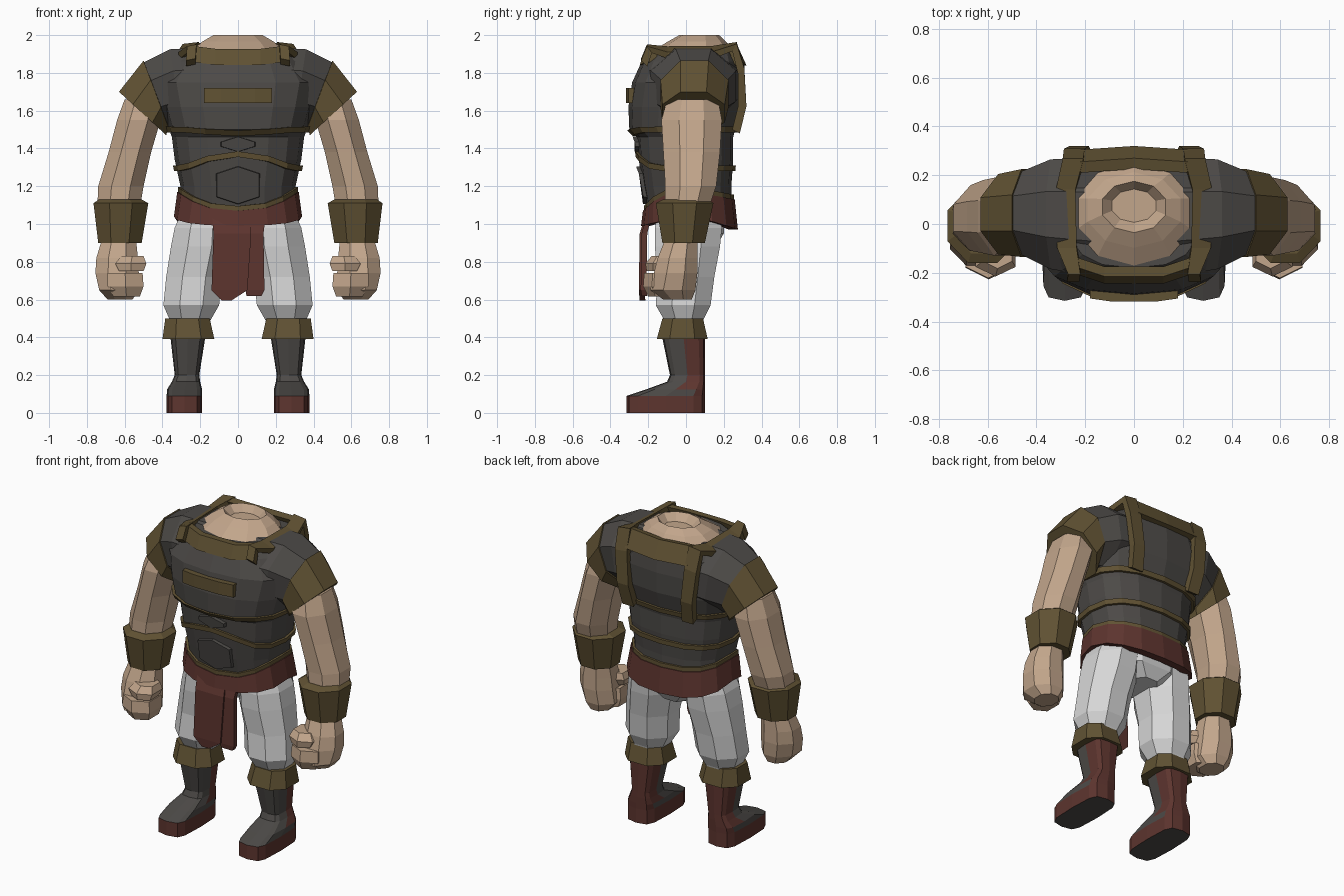
import bpy, bmesh, math
from mathutils import Vector as V

if "Cube" in bpy.data.objects:
    bpy.data.objects.remove(bpy.data.objects["Cube"])


def material(name, rgb):
    m = bpy.data.materials.new(name)
    m.diffuse_color = (*rgb, 1)
    m.use_nodes = True
    m.node_tree.nodes["Principled BSDF"].inputs["Base Color"].default_value = m.diffuse_color
    return m


GREY = material("dark grey leather", (0.073, 0.068, 0.063))
OLIVE = material("olive trim", (0.118, 0.084, 0.033))
SKIN = material("skin", (0.54, 0.38, 0.26))
RED = material("dark red cloth", (0.11, 0.035, 0.028))
WHITE = material("white trousers", (0.68, 0.68, 0.68))


def loft(name, rings, mats, mirror=False, rule=None, closed=False):
    """Skin equal-length rings; closed joins last ring to first, otherwise caps."""
    bm = bmesh.new()
    rows = [[bm.verts.new(p) for p in r] for r in rings]
    pairs = list(zip(rows, rows[1:]))
    if closed:
        pairs.append((rows[-1], rows[0]))
    else:
        bm.faces.new(rows[0])
        bm.faces.new(rows[-1])
    n = len(rows[0])
    for a, b in pairs:
        for i in range(n):
            j = (i + 1) % n
            bm.faces.new((a[i], a[j], b[j], b[i]))
    bmesh.ops.recalc_face_normals(bm, faces=bm.faces)
    if rule:
        for f in bm.faces:
            f.material_index = rule(f.calc_center_median(), f.normal)
    me = bpy.data.meshes.new(name)
    bm.to_mesh(me)
    bm.free()
    for m in mats:
        me.materials.append(m)
    ob = bpy.data.objects.new(name, me)
    bpy.context.collection.objects.link(ob)
    if mirror:
        ob.modifiers.new("mirror", 'MIRROR').use_mirror_merge = False
    return ob


def spow(v, e):
    return math.copysign(abs(v) ** e, v)


def oval(c, u, v, n=8, e=1.0, rot=0.5):
    """Ring around c; rot 0.5 puts flat sides along u and v, rot 0 puts corners there."""
    k = math.cos(math.pi / n) ** e if rot else 1
    angs = [(i + rot) * math.tau / n for i in range(n)]
    return [V(c) + V(u) * spow(math.cos(a), e) / k + V(v) * spow(math.sin(a), e) / k for a in angs]


def slab(z, x0, x1, y0, y1, n=8, e=1.0, rot=0.5):
    """Horizontal ring given by its extents."""
    return oval(((x0 + x1) / 2, (y0 + y1) / 2, z), ((x1 - x0) / 2, 0, 0), (0, (y1 - y0) / 2, 0), n, e, rot)


def ribbon(name, pts, widths, thick, mat, mirror=False):
    """Flat strip along pts; widths and thick give one vector per point."""
    rings = []
    for p, w, t in zip(map(V, pts), map(V, widths), map(V, thick)):
        rings.append([p - w / 2, p + w / 2, p + w / 2 + t, p - w / 2 + t])
    return loft(name, rings, [mat], mirror)


# Torso section table: height, half width, front, back
ROWS = [(0.94, .31, -.21, .245), (1.02, .315, -.21, .25), (1.10, .30, -.21, .24), (1.20, .305, -.23, .24),
        (1.34, .335, -.25, .25), (1.46, .35, -.26, .25), (1.50, .365, -.30, .26),
        (1.62, .40, -.305, .295), (1.75, .43, -.285, .30), (1.86, .36, -.235, .29), (1.92, .28, -.18, .27)]
E = 0.8


def section(z):
    for a, b in zip(ROWS, ROWS[1:]):
        if z <= b[0]:
            break
    t = (z - a[0]) / (b[0] - a[0])
    return [p + (q - p) * t for p, q in zip(a, b)][1:]


def torso_at(z, a, off=0.0):
    hw, f, b = section(z)
    return V(((hw + off) * spow(math.cos(a), E), (f + b) / 2 + ((b - f) / 2 + off) * spow(math.sin(a), E), z))


def front(x, z):
    hw, f, b = section(z)
    c = min(1, abs(x) / hw) ** (1 / E)
    return (f + b) / 2 - (b - f) / 2 * math.sqrt(1 - c * c) ** E


ANG = [i * math.tau / 16 for i in range(16)]


def wrap(name, lo, hi, off, mat, flare=0):
    """Band around the torso between two height functions of s (1 front, -1 back)."""
    rings = []
    for a in ANG:
        s = -math.sin(a)
        rings.append([torso_at(lo(s), a, -.02), torso_at(lo(s), a, off + flare),
                      torso_at(hi(s), a, off), torso_at(hi(s), a, -.02)])
    return loft(name, rings, [mat], closed=True)


# Torso and its bands
loft("torso", [[torso_at(r[0], a) for a in ANG] for r in ROWS[1:]], [GREY])
belt_lo = lambda s: 1.04 - .05 * max(0, s) - .07 * max(0, -s)
belt_hi = lambda s: 1.17 - .10 * max(0, s) ** 2 - .04 * max(0, -s)
wrap("belt", belt_lo, belt_hi, .018, RED, .01)
wrap("hem_trim", belt_hi, lambda s: belt_hi(s) + .025, .013, OLIVE)
waist = lambda s: 1.28 + .075 * max(0, s) ** 5
wrap("waist_band", waist, lambda s: waist(s) + .03, .016, OLIVE)
chest = lambda s: 1.485 - .02 * max(0, s) ** 8
wrap("chest_band", chest, lambda s: chest(s) + .03, .016, OLIVE)


# Raised six-sided plates on the belly
def plate(name, hw, z0, z1, shoulder):
    out = [(0, z1), (hw, z1 - shoulder), (hw, z0 + shoulder), (0, z0), (-hw, z0 + shoulder), (-hw, z1 - shoulder)]
    zm = (z0 + z1) / 2
    base = [V((x, front(x, z) + .03, z)) for x, z in out]
    top = [V((x * .93, front(x, z) - .018, zm + (z - zm) * .93)) for x, z in out]
    loft(name, [base, top], [GREY])


plate("belly_plate", .12, 1.10, 1.31, .04)
plate("upper_belly_plate", .095, 1.38, 1.465, .03)

# Chest bar
xs = (-.18, -.09, .09, .18)
ribbon("chest_bar", [(x, front(x, 1.68) + .02, 1.68) for x in xs], [(0, 0, .08)] * 4, [(0, -.045, 0)] * 4, OLIVE)

# Collar bars and shoulder straps
ribbon("front_collar", [(-.24, -.15, 1.90), (-.12, -.19, 1.885), (.12, -.19, 1.885), (.24, -.15, 1.90)],
       [(0, .03, .085)] * 4, [(0, -.04, 0)] * 4, OLIVE)
ribbon("back_collar", [(-.22, .235, 1.895), (0, .25, 1.885), (.22, .235, 1.895)],
       [(0, -.05, .11)] * 3, [(0, .045, .01)] * 3, OLIVE)
path = [(.25, -.205, 1.84), (.245, -.18, 1.91), (.275, -.08, 1.885), (.28, .13, 1.885), (.25, .245, 1.92),
        (.245, .275, 1.80), (.225, .275, 1.62), (.21, .245, 1.50)]
ribbon("shoulder_strap", path, [(.05, 0, -.01)] * 2 + [(.08, 0, -.03)] * 2 + [(.085, 0, -.01)] * 2 + [(.08, 0, 0)] * 2,
       [V((0, p[1] - .05, p[2] - 1.6)).normalized() * .045 for p in path], OLIVE, True)

# Neck stump with a hollow top
loft("neck", [slab(1.84, -.25, .25, -.19, .26, 10), slab(1.92, -.24, .24, -.16, .24, 10),
              slab(1.965, -.19, .19, -.09, .205, 10), slab(2.0, -.13, .13, -.03, .17, 10),
              slab(1.955, -.09, .09, .01, .14, 10)], [SKIN])

# Shoulders and sleeve cuffs
loft("shoulder", [oval((.16, .03, 1.745), (0, .245, 0), (0, 0, .19)),
                  oval((.33, .04, 1.73), (0, .225, 0), (.03, 0, .195)),
                  oval((.45, .045, 1.685), (0, .165, 0), (.06, 0, .165))], [GREY], True)
loft("sleeve_cuff", [oval((.43, .045, 1.69), (0, .16, 0), (.06, 0, .15)),
                     oval((.435, .045, 1.69), (0, .18, 0), (.065, 0, .175)),
                     oval((.505, .04, 1.585), (0, .165, 0), (.125, 0, .115))], [OLIVE], True)

# Arms, bracers and fists
loft("arm", [slab(1.66, .40, .60, -.10, .17), slab(1.55, .41, .64, -.13, .19), slab(1.38, .46, .685, -.12, .18),
             slab(1.20, .50, .74, -.11, .16), slab(1.08, .52, .745, -.11, .12)], [SKIN], True)
loft("bracer", [slab(1.13, .51, .735, -.12, .12), slab(1.11, .475, .765, -.16, .145),
                slab(.90, .51, .74, -.125, .10)], [OLIVE], True)
loft("hand", [slab(.92, .54, .72, -.11, .06), slab(.82, .53, .75, -.15, .06), slab(.74, .525, .755, -.17, .06),
              slab(.65, .52, .735, -.19, .05), slab(.60, .56, .69, -.12, .03)], [SKIN], True)
loft("thumb", [slab(.75, .50, .63, -.20, -.06, 6, .8), slab(.79, .485, .65, -.205, -.04, 6, .8),
               slab(.83, .50, .62, -.175, -.05, 6, .8)], [SKIN], True)
loft("curled_fingers", [slab(.615, .52, .66, -.19, -.03, 6, .8), slab(.67, .50, .69, -.215, -.02, 6, .8),
                        slab(.74, .505, .69, -.21, -.02, 6, .8)], [SKIN], True)

# Hips and trouser legs
loft("hips", [slab(.88, -.10, .10, -.09, .16), slab(.95, -.25, .25, -.15, .20),
              slab(1.06, -.28, .28, -.17, .21)], [WHITE])
loft("trouser_leg", [slab(1.06, .06, .30, -.15, .18), slab(.98, .05, .335, -.165, .19), slab(.88, .05, .355, -.165, .18),
                     slab(.72, .085, .38, -.15, .15), slab(.57, .10, .395, -.16, .13), slab(.50, .14, .365, -.12, .095),
                     slab(.45, .17, .35, -.10, .08)], [WHITE], True)

# Front cloth: two panels with a split
for name, pts, ws in (
        ("cloth_main", [(-.035, -.19, 1.03), (-.03, -.215, .95), (-.045, -.22, .65), (-.06, -.215, .595)], (.20, .20, .19, .05)),
        ("cloth_side", [(.095, -.185, 1.03), (.09, -.205, .95), (.09, -.21, .65), (.085, -.205, .62)], (.10, .09, .10, .08))):
    ribbon(name, pts, [(w, 0, 0) for w in ws], [(0, -.03, 0)] * 4, RED)

# Boot cuffs and boots
loft("boot_cuff", [slab(.50, .15, .385, -.125, .09, 8, .8), slab(.39, .125, .40, -.155, .115, 8, .8)], [OLIVE], True)


def boot_rule(c, n):
    if n.z < -.9:
        return 0
    return 1 if c.z < .08 or c.y > 0 else 0


loft("boot", [slab(z, x0, x1, y0, .10, 12, .5, 0) for z, x0, x1, y0 in (
    (0, .19, .378, -.315), (.09, .19, .378, -.315), (.125, .19, .375, -.21),
    (.165, .20, .35, -.10), (.20, .205, .335, -.085), (.42, .17, .36, -.13))], [GREY, RED], True, boot_rule)
